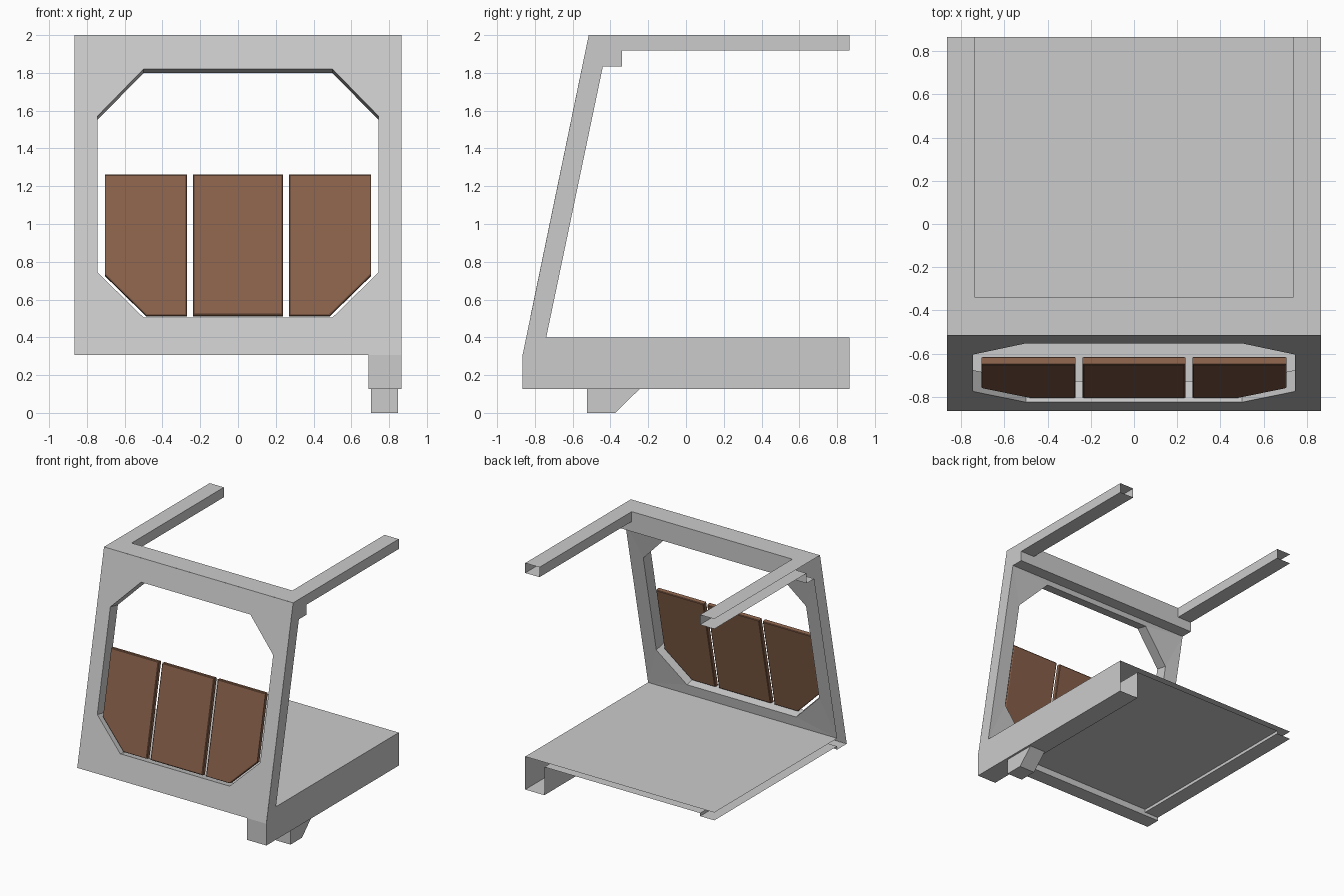
import bpy, bmesh
from mathutils import Vector

if "Cube" in bpy.data.objects:
    bpy.data.objects.remove(bpy.data.objects["Cube"])

W, I, R = 0.865, 0.735, 0.69          # outer half width, beam inner edge, rail inner edge
BASE, UNDER, ROOF = 0.127, 0.36, 1.918  # rail bottom, floor underside, roof beam bottom
SLOPE = 0.207
INWARD = Vector((0, 1, -SLOPE)).normalized()


def material(name, color):
    m = bpy.data.materials.new(name)
    m.diffuse_color = color
    m.use_nodes = True
    m.node_tree.nodes["Principled BSDF"].inputs["Base Color"].default_value = m.diffuse_color
    return m


grey = material("grey", (0.58, 0.58, 0.58, 1))
brown = material("brown", (0.25, 0.12, 0.07, 1))


def front(x, z, depth=0.0):
    """Point on the leaning front plane, pushed inward by depth."""
    return Vector((x, -W + (z - 0.31) * SLOPE, z)) + INWARD * depth


def add(bm, pts, facing):
    """Add one face, wound so that it looks along 'facing'."""
    f = bm.faces.new([bm.verts.new(p) for p in pts])
    f.normal_update()
    if f.normal.dot(Vector(facing)) < 0:
        f.normal_flip()


def flat(bm, axis, at, a, b, facing):
    """Axis-aligned rectangle; a and b are ranges on the other two axes."""
    pts = []
    for u, v in ((a[0], b[0]), (a[1], b[0]), (a[1], b[1]), (a[0], b[1])):
        p = [u, v]
        p.insert(axis, at)
        pts.append(p)
    n = [0, 0, 0]
    n[axis] = facing
    add(bm, pts, n)


def finish(bm, name, mat):
    bmesh.ops.remove_doubles(bm, verts=bm.verts, dist=0.0005)
    me = bpy.data.meshes.new(name)
    bm.to_mesh(me)
    bm.free()
    ob = bpy.data.objects.new(name, me)
    bpy.context.collection.objects.link(ob)
    me.materials.append(mat)


def prism(name, near, far, mat, rim=0.0):
    """Closed solid between two matching outlines, optionally with rimmed caps."""
    bm = bmesh.new()
    a = [bm.verts.new(p) for p in near]
    b = [bm.verts.new(p) for p in far]
    caps = [bm.faces.new(a), bm.faces.new(b[::-1])]
    for i in range(len(a)):
        j = (i + 1) % len(a)
        bm.faces.new((a[j], a[i], b[i], b[j]))
    bmesh.ops.recalc_face_normals(bm, faces=bm.faces)
    if rim:
        bmesh.ops.inset_individual(bm, faces=caps, thickness=rim, depth=rim / 2)
    finish(bm, name, mat)


# side wall: closed C-shaped face on the right
bm = bmesh.new()
profile = [(-W, BASE), (-W, .307), (-.515, 2), (W, 2), (W, ROOF), (-.34, ROOF),
           (-.34, 1.835), (-.44, 1.835), (-.74, .4), (W, .4), (W, BASE)]
add(bm, [(W, y, z) for y, z in profile], (1, 0, 0))
finish(bm, "side_wall", grey)

# front frame: front and back rings around an octagonal opening
bm = bmesh.new()
hole = [(-.5, 1.82), (.5, 1.82), (.745, 1.57), (.745, .745),
        (.5, .505), (-.5, .505), (-.745, .745), (-.745, 1.57)]
hole_f = [front(x, z) for x, z in hole]
hole_b = [front(x, z, .101) for x, z in hole]
out_f = [front(W, 2), front(W, .307), front(-W, .307), front(-W, 2)]
out_b = [Vector(p) for p in ((W, -.44, 1.835), (W, -.74, .4), (-W, -.74, .4), (-W, -.44, 1.835))]
for i in range(8):
    j = (i + 1) % 8
    c0, c1 = ((i - 1) // 2) % 4, ((j - 1) // 2) % 4
    for inner, outer, n in ((hole_f, out_f, -INWARD), (hole_b, out_b, INWARD)):
        pts = [inner[i], inner[j], outer[c1]]
        if c0 != c1:
            pts.append(outer[c0])
        add(bm, pts, n)
    mid = (hole_f[i] + hole_f[j]) / 2
    add(bm, [hole_f[i], hole_f[j], hole_b[j], hole_b[i]], front(0, 1.16) - mid)
finish(bm, "front_frame", grey)

# roof: two side beams and a deeper front crossbeam, open at the cut ends
bm = bmesh.new()
for s in (-1, 1):
    xs = (s * I, s * W)
    flat(bm, 2, 2, xs, (-.34, W), 1)
    flat(bm, 2, ROOF, xs, (-.34, W), -1)
    flat(bm, 0, s * I, (-.34, W), (ROOF, 2), -s)
flat(bm, 2, 2, (-W, W), (-.515, -.34), 1)
flat(bm, 2, 1.835, (-W, W), (-.44, -.34), -1)
add(bm, [(x, -.34, z) for x, z in ((-W, 1.835), (W, 1.835), (W, ROOF), (I, ROOF),
                                   (I, 2), (-I, 2), (-I, ROOF), (-W, ROOF))], (0, 1, 0))
finish(bm, "roof_beams", grey)

# floor: top and underside sheets with shallow front and left beams
bm = bmesh.new()
flat(bm, 2, .4, (-W, W), (-.74, W), 1)
flat(bm, 2, UNDER, (-I, R), (-.74, W), -1)
flat(bm, 2, .307, (-W, R), (-W, -.74), -1)
flat(bm, 1, -.74, (-I, R), (.307, UNDER), 1)
flat(bm, 1, -.74, (-W, -I), (.307, .335), 1)
flat(bm, 2, .335, (-W, -I), (-.74, W), -1)
flat(bm, 0, -I, (-.74, W), (.335, UNDER), 1)
finish(bm, "floor", grey)

# deep right-hand rail, open at the back
bm = bmesh.new()
flat(bm, 1, -W, (R, W), (BASE, .307), -1)
flat(bm, 2, BASE, (R, W), (-W, W), -1)
flat(bm, 0, R, (-W, -.74), (BASE, .307), -1)
flat(bm, 0, R, (-.74, W), (BASE, UNDER), -1)
finish(bm, "floor_rail", grey)

# foot under the rail
foot = [(-.525, BASE), (-.525, 0), (-.375, 0), (-.245, BASE)]
prism("foot", [(.705, y, z) for y, z in foot], [(.848, y, z) for y, z in foot], grey)

# brown panels in the lower half of the opening
side = [(.27, .52), (.485, .52), (.705, .735), (.705, 1.265), (.27, 1.265)]
panels = {
    "right_panel": side,
    "left_panel": [(-x, z) for x, z in side],
    "middle_panel": [(-.238, .52), (.238, .52), (.238, 1.265), (-.238, 1.265)],
}
for name, pts in panels.items():
    prism(name, [front(x, z, .02) for x, z in pts],
          [front(x, z, .05) for x, z in pts], brown, rim=0.008)
